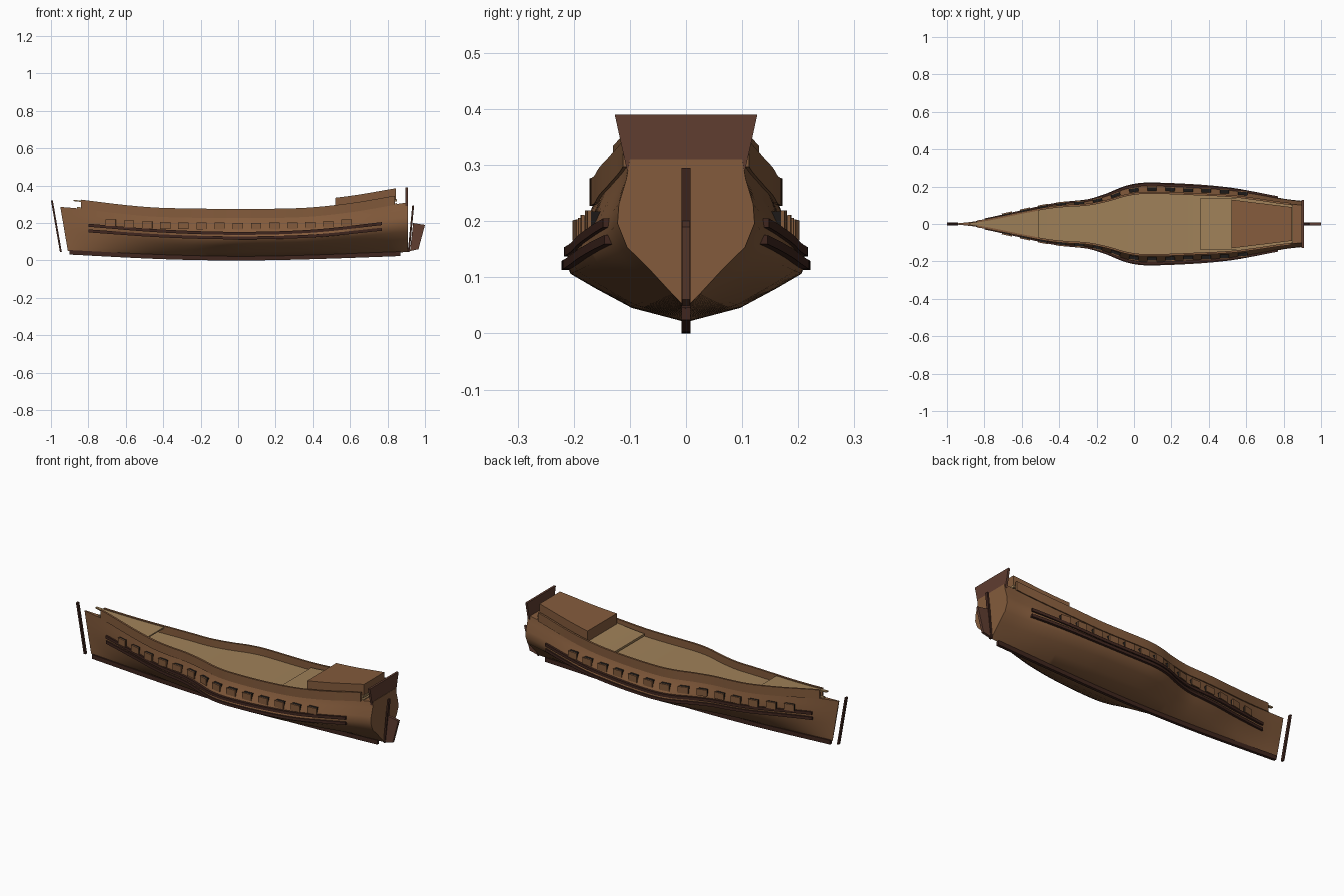
import bpy, bmesh, math
from mathutils import Matrix, Vector

if "Cube" in bpy.data.objects:
    bpy.data.objects.remove(bpy.data.objects["Cube"])


def material(name, rgb):
    m = bpy.data.materials.new(name)
    m.diffuse_color = (*rgb, 1)
    m.use_nodes = True
    m.node_tree.nodes["Principled BSDF"].inputs["Base Color"].default_value = m.diffuse_color
    return m


PLANK = material("brown planking", (0.23, 0.105, 0.045))
DECK = material("tan deck", (0.35, 0.22, 0.10))
DARK = material("dark timber", (0.05, 0.019, 0.013))
RED = material("reddish timber", (0.115, 0.047, 0.03))
BLACK = material("port shadow", (0.012, 0.010, 0.009))


def curve(table, x):
    """Smooth interpolation through (x, value) pairs."""
    n = len(table)
    x = min(max(x, table[0][0]), table[-1][0])
    i = next(k for k in range(n - 1) if x <= table[k + 1][0])

    def slope(k):
        a, b = table[max(k - 1, 0)], table[min(k + 1, n - 1)]
        return (b[1] - a[1]) / (b[0] - a[0])
    (x0, v0), (x1, v1) = table[i], table[i + 1]
    h = x1 - x0
    t = (x - x0) / h
    return ((2*t**3 - 3*t**2 + 1) * v0 + (t**3 - 2*t**2 + t) * h * slope(i)
            + (3*t**2 - 2*t**3) * v1 + (t**3 - t**2) * h * slope(i + 1))


BEAM = [(-.91, .003), (-.8, .02), (-.6, .065), (-.45, .1), (-.35, .115), (-.25, .126),
        (-.15, .155), (-.05, .195), (.03, .212), (.12, .214), (.3, .206), (.5, .19),
        (.65, .165), (.8, .135), (.91, .122)]
SHEER = [(-.95, .29), (-.84, .279), (-.6, .25), (-.4, .235), (0, .23), (.35, .235),
         (.6, .26), (.84, .30), (.91, .31)]
BOTTOM = [(-.91, .052), (-.4, .027), (0, .02), (.4, .027), (.91, .045)]
# Half sections: fraction of beam, fraction of height
BOW = [(0, 0), (.35, .12), (.6, .285), (.82, .41), (.95, .55), (1, .7), (.95, .85), (.9, 1)]
MID = [(0, 0), (.45, .12), (.75, .285), (.96, .41), (1, .52), (.92, .7), (.83, .85), (.77, 1)]
STERN = [(0, 0), (.25, .12), (.53, .26), (.86, .41), (1, .57), (.98, .7), (.87, .87), (.82, 1)]


def section(x):
    b, z0, z1 = curve(BEAM, x), curve(BOTTOM, x), curve(SHEER, x)
    if x < 0:
        other, w = BOW, min(1, max(0, (-x - .1) / .5))
    else:
        other, w = STERN, min(1, max(0, (x - .35) / .56))
    return [(b * (m[0] * (1 - w) + o[0] * w), z0 + (z1 - z0) * (m[1] * (1 - w) + o[1] * w))
            for m, o in zip(MID, other)]


def side_y(x, z):
    s = section(x)
    for (ya, za), (yb, zb) in zip(s, s[1:]):
        if z <= zb:
            return ya + (yb - ya) * (z - za) / (zb - za)
    return s[-1][0]


def edge_y(x):
    return section(x)[-1][0]


def span(a, b, n):
    return [a + (b - a) * i / n for i in range(n + 1)]


def finish(name, bm, mat, smooth=None):
    bmesh.ops.recalc_face_normals(bm, faces=bm.faces)
    me = bpy.data.meshes.new(name)
    bm.to_mesh(me)
    bm.free()
    me.materials.append(mat)
    ob = bpy.data.objects.new(name, me)
    bpy.context.collection.objects.link(ob)
    if smooth:
        bpy.ops.object.select_all(action='DESELECT')
        ob.select_set(True)
        bpy.context.view_layer.objects.active = ob
        bpy.ops.object.shade_smooth_by_angle(angle=math.radians(smooth))
    return ob


def loft(name, rings, mat, smooth=None):
    bm = bmesh.new()
    vs = [[bm.verts.new(p) for p in r] for r in rings]
    n = len(vs[0])
    for a, b in zip(vs, vs[1:]):
        for i in range(n):
            bm.faces.new((a[i], a[(i + 1) % n], b[(i + 1) % n], b[i]))
    bm.faces.new(vs[0])
    bm.faces.new(vs[-1])
    return finish(name, bm, mat, smooth)


def rect(x, ya, yb, za, zb):
    return [(x, ya, za), (x, yb, za), (x, yb, zb), (x, ya, zb)]


def plate_xz(name, pts, half, mat):
    """Flat side profile given thickness across the ship."""
    return loft(name, [[(x, y, z) for x, z in pts] for y in (-half, half)], mat)


def slab(name, a, b, n, width, low, high, mat):
    return loft(name, [rect(x, -width(x), width(x), curve(SHEER, x) + low,
                            curve(SHEER, x) + high) for x in span(a, b, n)], mat, 30)


# Hull with raked bow and flat transom
rings = []
for x in span(-.91, .91, 72):
    s = section(x)
    rake = .04 * max(0, (-x - .75) / .16)
    z0, z1 = s[0][1], s[-1][1]
    half = [(x - rake * (z - z0) / (z1 - z0), y, z) for y, z in s]
    rings.append(half + [(px, -y, z) for px, y, z in reversed(half[1:])])
loft("hull", rings, PLANK, 40)

# Keel
loft("keel", [rect(x, -.008, .008, curve(BOTTOM, x) - .02, curve(BOTTOM, x) + .004)
              for x in span(-.9, .87, 30)], DARK, 30)

# Decks and stern house
slab("main_deck", -.86, .85, 60, lambda x: max(.002, edge_y(x) - .003), -.004, .005, DECK)
slab("fore_deck", -.88, -.51, 16, lambda x: max(.003, edge_y(x) - .001), .034, .041, DECK)
slab("quarter_deck", .355, .85, 16, lambda x: min(.14, edge_y(x) - .004), .014, .026, DECK)
slab("stern_house", .52, .845, 12, lambda x: .13 - .04 * (x - .52) / .325, .026, .085, PLANK)

# Bulwarks and wales on both sides
WALES = {"upper_wale": [(-.8, .188), (-.4, .157), (0, .145), (.4, .157), (.77, .197)],
         "lower_wale": [(-.8, .158), (-.4, .131), (0, .121), (.4, .131), (.77, .167)]}
for side, s in (("left", 1), ("right", -1)):
    loft("bulwark_" + side,
         [rect(x, s * max(.001, edge_y(x) - .004), s * (edge_y(x) + .007),
               curve(SHEER, x) - .003, curve(SHEER, x) + .046)
          for x in span(-.84, .84, 60)], PLANK, 30)
    for name, path in WALES.items():
        wale = []
        for x in span(-.8, .77, 60):
            z = curve(path, x)
            y = side_y(x, z)
            wale.append(rect(x, s * (y - .012), s * (y + .01), z - .008, z + .008))
        loft(name + "_" + side, wale, DARK, 30)

    # Gun ports: dark frame behind a brown lid
    for i in range(14):
        x = -.68 + i * .097
        z = curve(SHEER, x) * .62 + .041
        y = side_y(x, z)
        yaw = math.atan2(s * (side_y(x + .02, z) - side_y(x - .02, z)), .04)
        for name, size, out, mat in (
                ("port_frame", (.05, .022, .034), .000, BLACK),
                ("port_lid", (.055, .006, .036), .012, PLANK)):
            bm = bmesh.new()
            bmesh.ops.create_cube(bm, size=1, matrix=Matrix.LocRotScale(
                Vector((x, s * (y + out), z)), Matrix.Rotation(yaw, 3, 'Z'), Vector(size)))
            finish(f"{name}_{side}_{i + 1}", bm, mat)

# Stem, stern post and rudder
plate_xz("stem_post", [(-1, .32), (-.99, .32), (-.942, .045), (-.952, .045)], .008, DARK)
plate_xz("stern_post", [(.908, .045), (.918, .045), (.942, .295), (.932, .295)], .008, DARK)
plate_xz("rudder", [(.92, .05), (.965, .06), (1, .19), (.937, .2)], .007, RED)

# Flared stern board above the transom
board = [(-.105, .29), (.105, .29), (.127, .39), (-.127, .39)]
loft("stern_board", [[(x, y, z) for y, z in board] for x in (.896, .908)], RED)
